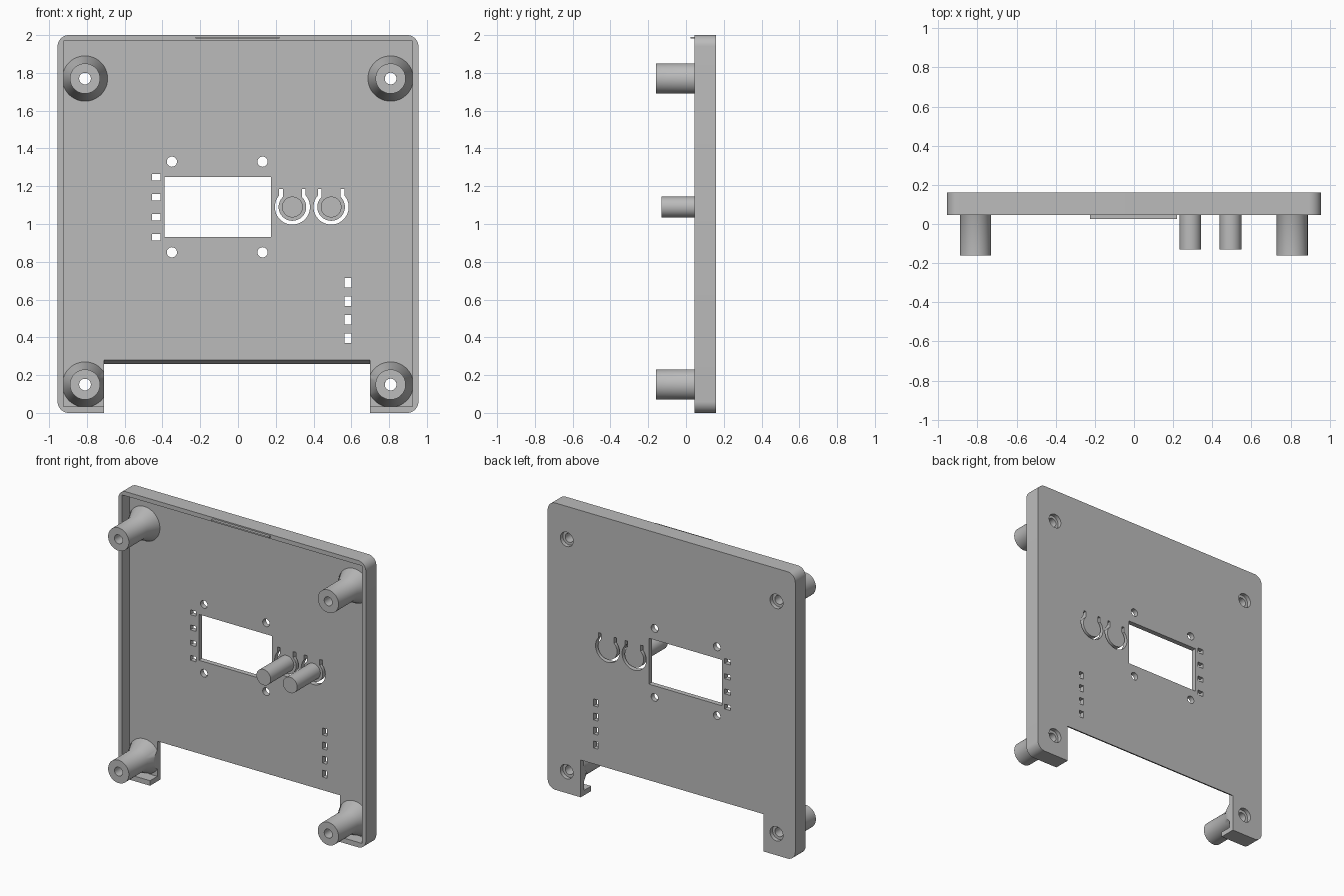
import bpy, bmesh
from math import sin, cos, pi, radians
from mathutils import Vector

cube = bpy.data.objects.get("Cube")
if cube:
    bpy.data.objects.remove(cube, do_unlink=True)

grey = bpy.data.materials.new("light grey plastic")
grey.use_nodes = True
COLOUR = (0.5, 0.5, 0.5, 1)
grey.diffuse_color = COLOUR
grey.node_tree.nodes["Principled BSDF"].inputs["Base Color"].default_value = COLOUR

BACK, FLOOR, RIM = 0.16, 0.125, 0.045


def finish(name, bm):
    bmesh.ops.recalc_face_normals(bm, faces=bm.faces)
    mesh = bpy.data.meshes.new(name)
    bm.to_mesh(mesh)
    bm.free()
    mesh.materials.append(grey)
    obj = bpy.data.objects.new(name, mesh)
    bpy.context.collection.objects.link(obj)
    return obj


def prism(name, outline, start, end, axis="y"):
    """Extrude an (x, z) outline along y, or a (y, z) outline along x."""
    bm = bmesh.new()
    place = (lambda a, b: (a, start, b)) if axis == "y" else (lambda a, b: (start, a, b))
    face = bm.faces.new([bm.verts.new(place(a, b)) for a, b in outline])
    made = bmesh.ops.extrude_face_region(bm, geom=[face])["geom"]
    step = end - start
    bmesh.ops.translate(bm, vec=(0, step, 0) if axis == "y" else (step, 0, 0),
                        verts=[v for v in made if isinstance(v, bmesh.types.BMVert)])
    return finish(name, bm)


def arc(cx, cz, r, a0, a1, n):
    return [(cx + r * cos(radians(a0 + (a1 - a0) * i / n)),
             cz + r * sin(radians(a0 + (a1 - a0) * i / n))) for i in range(n + 1)]


def circle(cx, cz, r, n=40):
    return arc(cx, cz, r, 0, 360, n)[:-1]


def rect(x0, x1, z0, z1):
    return [(x0, z0), (x1, z0), (x1, z1), (x0, z1)]


def rounded_rect(x0, x1, z0, z1, r):
    corners = [(x1 - r, z1 - r), (x0 + r, z1 - r), (x0 + r, z0 + r), (x1 - r, z0 + r)]
    return [p for i, (x, z) in enumerate(corners)
            for p in arc(x, z, r, 90 * i, 90 * i + 90, 10)]


def cut(obj, cutter):
    cutter.hide_render = True
    mod = obj.modifiers.new("cut", "BOOLEAN")
    mod.operation, mod.solver, mod.object = "DIFFERENCE", "EXACT", cutter
    bpy.context.view_layer.objects.active = obj
    bpy.ops.object.modifier_apply(modifier=mod.name)
    bpy.data.objects.remove(cutter, do_unlink=True)


def notch():
    # cable opening with a sloped upper edge
    side = [(-0.3, -0.1), (0.3, -0.1), (0.3, 0.26), (BACK, 0.26), (FLOOR, 0.28), (-0.3, 0.28)]
    return prism("notch_cutter", side, -0.71, 0.70, "x")


def hole(outline, start=-0.3, end=0.3):
    cut(panel, prism("hole_cutter", outline, start, end))


# Shallow tray with a raised rim
panel = prism("panel", rounded_rect(-0.955, 0.955, 0, 2, 0.06), RIM, BACK)
hole(rect(-0.925, 0.925, 0.035, 1.97), -0.1, FLOOR)
cut(panel, notch())

# Display window and its screw holes
hole(rect(-0.39, 0.175, 0.93, 1.25))
for x in (-0.35, 0.13):
    for z in (0.85, 1.33):
        hole(circle(x, z, 0.027))

# Indicator slots
for i in range(4):
    z = 0.93 + 0.106 * i
    hole(rect(-0.455, -0.41, z - 0.017, z + 0.017))
    z = 0.395 + 0.098 * i
    hole(rect(0.565, 0.6, z - 0.024, z + 0.024))

# Flexible buttons: horseshoe slots around pegs
for side, x in (("right", 0.288), ("left", 0.493)):
    z = 1.09
    top = z + 0.095
    hole([(x + 0.07, top)] + arc(x, z, 0.093, 41, -221, 48)
         + [(x - 0.07, top), (x - 0.05, top)] + arc(x, z, 0.073, -226.8, 46.8, 48)
         + [(x + 0.05, top)])
    prism(side + "_button_peg", circle(x, z, 0.055), -0.13, FLOOR + 0.005)

# Corner standoffs with flared bases and screw recesses in the back
BOSS = [(0.031, -0.16), (0.08, -0.16), (0.08, RIM), (0.12, FLOOR),
        (0.12, FLOOR + 0.003), (0.031, FLOOR + 0.003)]
for side, x in (("right", -0.81), ("left", 0.808)):
    for level, z in (("lower", 0.15), ("upper", 1.77)):
        hole(circle(x, z, 0.031))
        hole(circle(x, z, 0.05), 0.132, 0.3)
        bm = bmesh.new()
        ring = [bm.verts.new((x + r, y, z)) for r, y in BOSS]
        edges = [bm.edges.new((ring[i - 1], ring[i])) for i in range(len(ring))]
        bmesh.ops.spin(bm, geom=ring + edges, cent=(x, 0, z), axis=(0, 1, 0),
                       angle=2 * pi, steps=48)
        bmesh.ops.remove_doubles(bm, verts=bm.verts, dist=0.0001)
        boss = finish(f"{level}_{side}_standoff", bm)
        if level == "lower":
            cut(boss, notch())

# Thin locating lip on the top edge
prism("top_lip", rect(-0.225, 0.22, 1.981, 1.991), 0.025, RIM + 0.01)

# Smooth the round walls, keep edges crisp
bpy.ops.object.select_all(action="DESELECT")
for obj in bpy.context.scene.objects:
    if obj.type == "MESH":
        obj.select_set(True)
        bpy.context.view_layer.objects.active = obj
bpy.ops.object.shade_smooth_by_angle(angle=radians(30))
